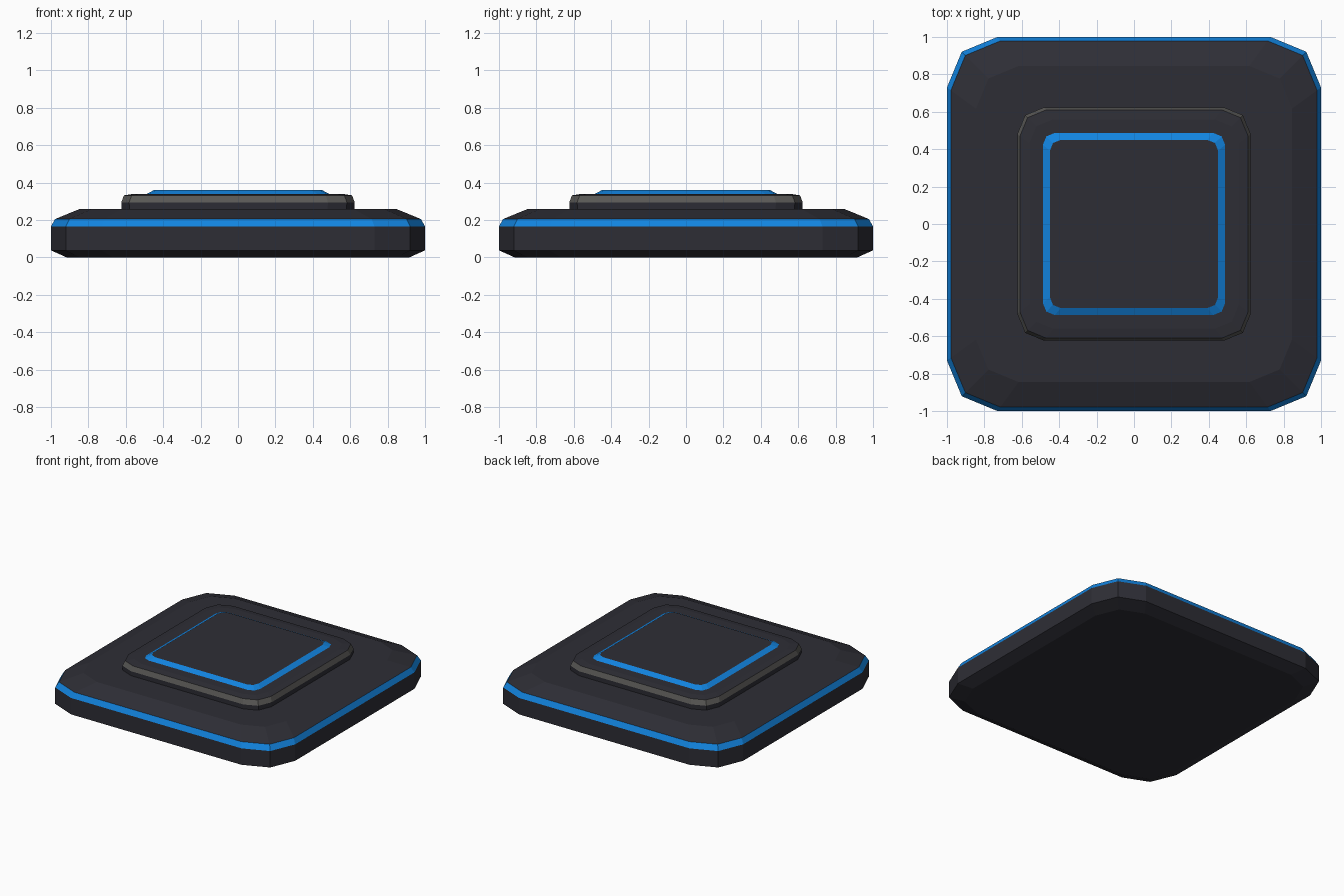
import bpy, bmesh, math

if "Cube" in bpy.data.objects:
    bpy.data.objects.remove(bpy.data.objects["Cube"])


def material(name, color):
    m = bpy.data.materials.new(name)
    m.diffuse_color = (*color, 1)
    m.use_nodes = True
    m.node_tree.nodes["Principled BSDF"].inputs["Base Color"].default_value = m.diffuse_color
    return m


DARK = material("dark_charcoal", (0.027, 0.027, 0.036))
BLUE = material("bright_blue", (0.006, 0.23, 0.74))
GREY = material("warm_grey", (0.10, 0.098, 0.092))


def ring(half, z, r):
    """Square outline with two-segment rounded corners; r is a share of half."""
    pts = []
    for q, (sx, sy) in enumerate([(1, 1), (-1, 1), (-1, -1), (1, -1)]):
        for i in range(3):
            a = math.pi / 2 * q + math.pi / 4 * i
            pts.append((half * (sx * (1 - r) + r * math.cos(a)),
                        half * (sy * (1 - r) + r * math.sin(a)), z))
    return pts


def stacked_plate(name, profile, r, mats, bands):
    """Join scaled rings bottom to top; bands gives the material of each level."""
    bm = bmesh.new()
    loops = [[bm.verts.new(p) for p in ring(h, z, r)] for h, z in profile]
    n = len(loops[0])
    bm.faces.new(loops[0][::-1])
    for lo, hi, mat in zip(loops, loops[1:], bands):
        for i in range(n):
            j = (i + 1) % n
            f = bm.faces.new((lo[i], lo[j], hi[j], hi[i]))
            f.material_index = mat
    bm.faces.new(loops[-1])
    me = bpy.data.meshes.new(name)
    bm.to_mesh(me)
    bm.free()
    for m in mats:
        me.materials.append(m)
    ob = bpy.data.objects.new(name, me)
    bpy.context.collection.objects.link(ob)
    return ob


# wide base with blue rim stripe
stacked_plate("base",
              [(0.915, 0), (1.0, 0.038), (1.0, 0.165), (0.979, 0.205), (0.845, 0.26)],
              0.27, [DARK, BLUE], [0, 0, 1, 0])

# raised middle step with grey band
stacked_plate("middle_step",
              [(0.622, 0.25), (0.624, 0.295), (0.61, 0.332), (0.56, 0.34)],
              0.23, [DARK, GREY], [0, 1, 0])

# top pad with blue sloping edge
stacked_plate("top_pad",
              [(0.487, 0.335), (0.487, 0.34), (0.45, 0.36)],
              0.13, [DARK, BLUE], [1, 1])
